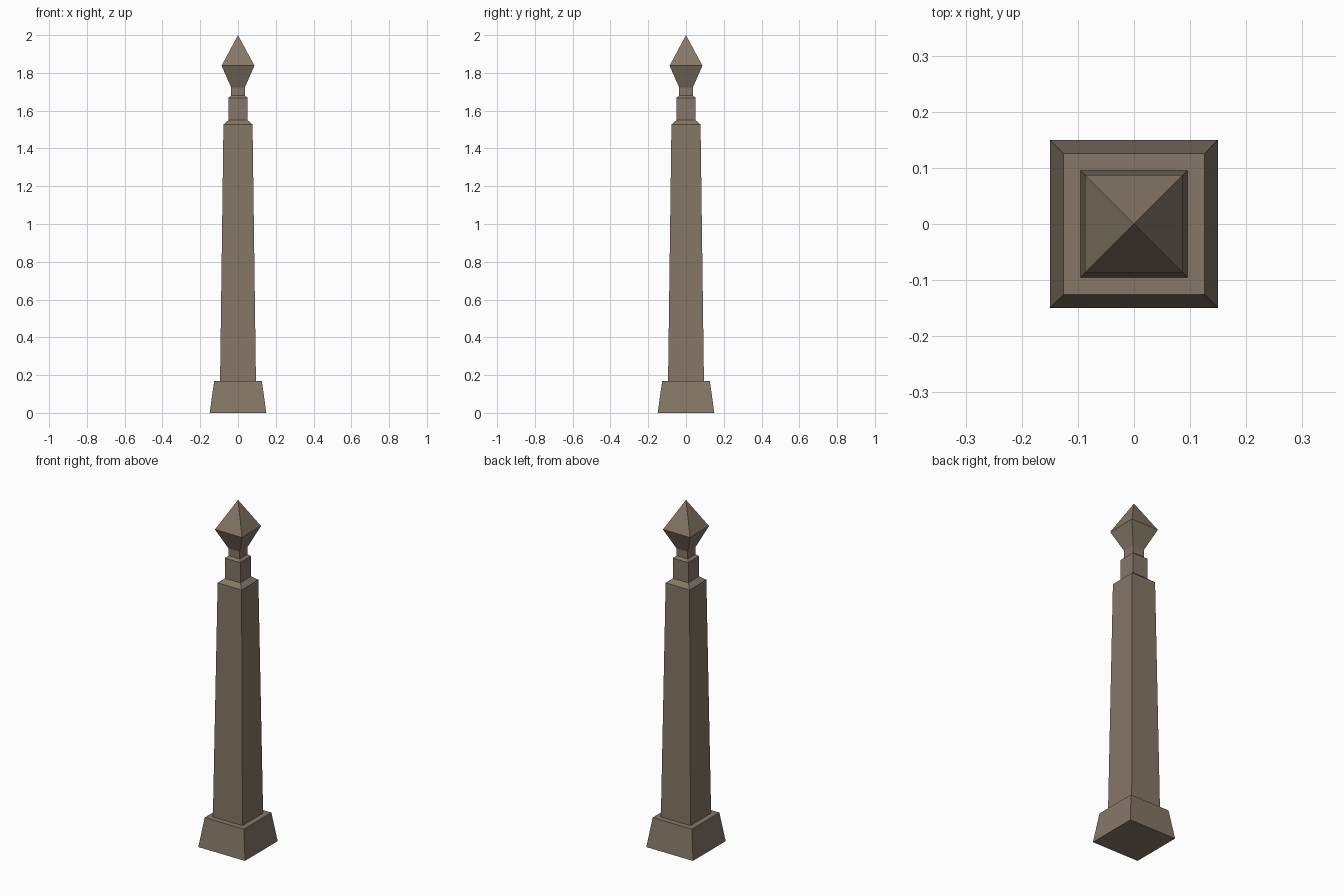
import bpy, bmesh

if "Cube" in bpy.data.objects:
    bpy.data.objects.remove(bpy.data.objects["Cube"])

stone = bpy.data.materials.new("weathered brown stone")
stone.diffuse_color = (0.235, 0.185, 0.135, 1)
stone.use_nodes = True
stone.node_tree.nodes["Principled BSDF"].inputs["Base Color"].default_value = stone.diffuse_color


def square_part(name, profile):
    """Loft square rings from (half width, height) pairs; zero width makes a point."""
    bm = bmesh.new()
    rings = []
    for r, z in profile:
        if r == 0:
            rings.append([bm.verts.new((0, 0, z))] * 4)
        else:
            rings.append([bm.verts.new((x * r, y * r, z))
                          for x, y in ((-1, -1), (1, -1), (1, 1), (-1, 1))])
    for a, b in zip(rings, rings[1:]):
        for i in range(4):
            j = (i + 1) % 4
            quad = [a[i], a[j], b[j], b[i]]
            bm.faces.new(list(dict.fromkeys(quad)))
    # Close the flat ends
    bm.faces.new(rings[0][::-1])
    if profile[-1][0] > 0:
        bm.faces.new(rings[-1])
    bmesh.ops.recalc_face_normals(bm, faces=bm.faces)
    mesh = bpy.data.meshes.new(name)
    bm.to_mesh(mesh)
    bm.free()
    mesh.materials.append(stone)
    obj = bpy.data.objects.new(name, mesh)
    bpy.context.collection.objects.link(obj)


# Flared foot block
square_part("base", [(0.15, 0), (0.126, 0.169)])
# Tapered post with sloped shoulder
square_part("shaft", [(0.095, 0.169), (0.077, 1.527), (0.05, 1.55)])
# Collar with a small chamfer
square_part("collar", [(0.05, 1.55), (0.05, 1.668), (0.036, 1.68)])
# Neck flaring into the pointed finial
square_part("finial", [(0.036, 1.68), (0.036, 1.722), (0.087, 1.838), (0, 2.0)])
